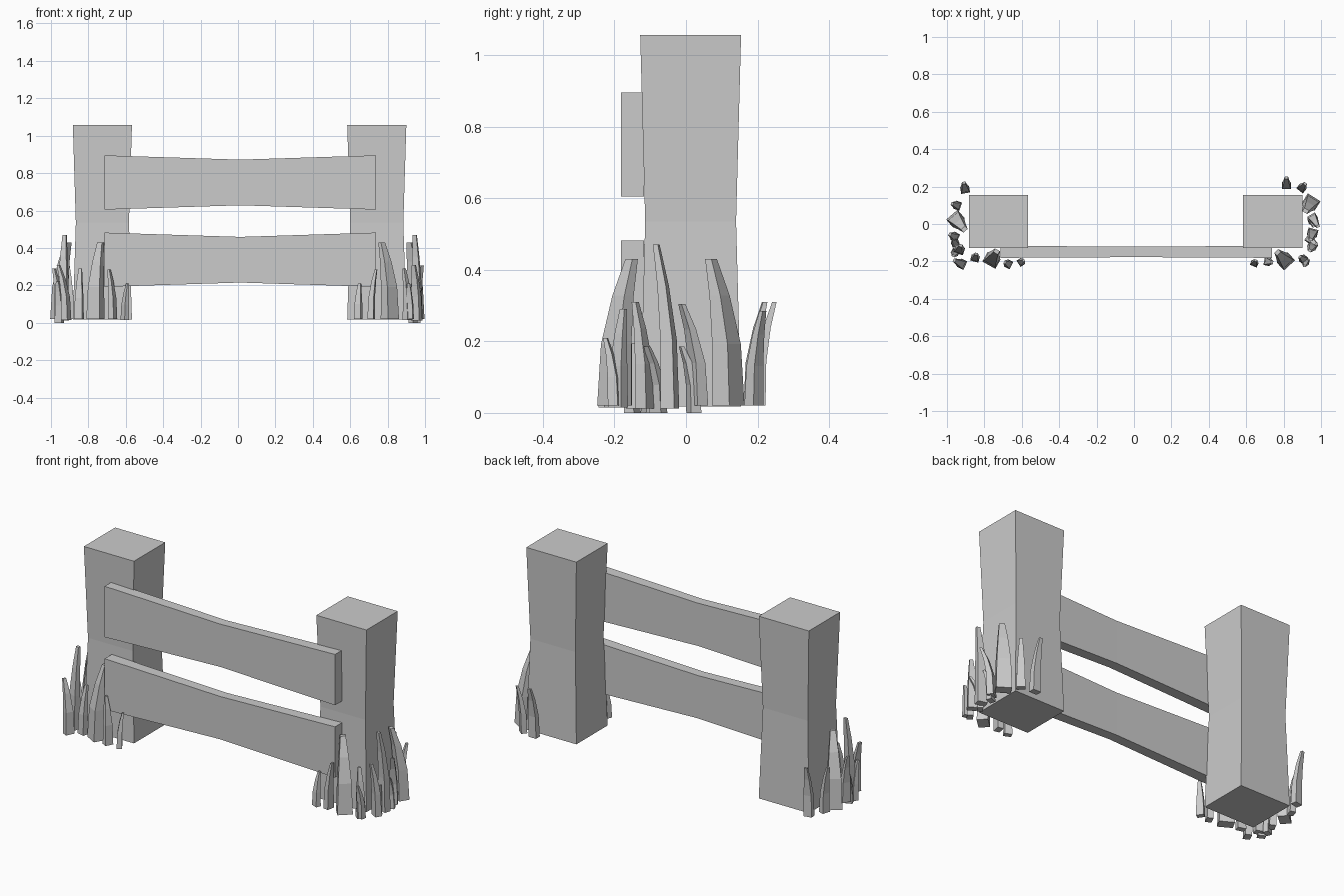
import bpy
from mathutils import Vector


def loft(name, rings):
    """Solid through a stack of four-cornered rings."""
    verts = [p for r in rings for p in r]
    n = len(rings)
    faces = [(3, 2, 1, 0), tuple(range(4 * n - 4, 4 * n))]
    for k in range(n - 1):
        for i in range(4):
            j = (i + 1) % 4
            faces.append((4 * k + i, 4 * k + j, 4 * k + 4 + j, 4 * k + 4 + i))
    me = bpy.data.meshes.new(name)
    me.from_pydata(verts, [], faces)
    me.update()
    ob = bpy.data.objects.new(name, me)
    bpy.context.collection.objects.link(ob)
    return ob


def rect(c, u, v):
    """Rectangle around c with half-axes u and v."""
    c, u, v = Vector(c), Vector(u), Vector(v)
    return [c - u - v, c + u - v, c + u + v, c - u + v]


# Posts, slightly waisted at mid height
for side, x in (("left", -0.725), ("right", 0.742)):
    loft(side + "_post", [rect((x, 0.013, z), (hx, 0, 0), (0, hy, 0))
                          for z, hx, hy in ((0.018, 0.158, 0.141),
                                            (0.535, 0.142, 0.127),
                                            (1.057, 0.158, 0.141))])

# Rails, narrowed at the centre
for name, z in (("upper_rail", 0.75), ("lower_rail", 0.337)):
    loft(name, [rect((x, -0.149, z), (0, hy, 0), (0, 0, hz))
                for x, hy, hz in ((-0.715, 0.032, 0.145),
                                  (0.012, 0.028, 0.122),
                                  (0.739, 0.032, 0.145))])


# Grass blades: base x, y, tip x, y, top z, base width, base z
def blade(name, bx, by, tx, ty, top, w, z0):
    b, t = Vector((bx, by, 0)), Vector((tx, ty, 0))
    d = (t - b).normalized()
    s = Vector((-d.y, d.x, 0))
    rings = []
    for f, off, k in ((0, 0, 1), (0.42, 0.1, 0.88), (0.75, 0.5, 0.62), (1, 1, 0.36)):
        c = b.lerp(t, off)
        c.z = z0 + (top - z0) * f
        rings.append(rect(c, d * w * 0.36 * k, s * w * 0.5 * k))
    loft(name, rings)


right = [
    (0.815, 0.205, 0.815, 0.247, 0.31, 0.048, 0.02),
    (0.895, 0.19, 0.915, 0.215, 0.285, 0.045, 0.02),
    (0.948, 0.118, 0.918, 0.07, 0.43, 0.08, 0.02),
    (0.955, 0.035, 0.983, -0.012, 0.305, 0.048, 0.02),
    (0.95, 0.022, 0.962, -0.012, 0.185, 0.042, 0.0),
    (0.955, -0.045, 0.945, -0.083, 0.47, 0.055, 0.012),
    (0.935, -0.078, 0.975, -0.108, 0.185, 0.042, 0.0),
    (0.955, -0.115, 0.94, -0.142, 0.31, 0.05, 0.012),
    (0.907, -0.19, 0.888, -0.175, 0.29, 0.045, 0.015),
    (0.918, -0.2, 0.912, -0.225, 0.21, 0.04, 0.02),
    (0.812, -0.2, 0.768, -0.152, 0.43, 0.08, 0.02),
    (0.712, -0.2, 0.738, -0.205, 0.285, 0.045, 0.02),
    (0.643, -0.212, 0.65, -0.195, 0.21, 0.04, 0.02),
]
left = [
    (-0.903, 0.182, -0.91, 0.22, 0.31, 0.048, 0.02),
    (-0.942, 0.098, -0.972, 0.108, 0.285, 0.045, 0.02),
    (-0.955, 0.028, -0.907, -0.028, 0.43, 0.08, 0.02),
    (-0.955, -0.07, -0.984, -0.055, 0.29, 0.048, 0.02),
    (-0.955, -0.105, -0.965, -0.08, 0.185, 0.042, 0.0),
    (-0.935, -0.14, -0.927, -0.115, 0.47, 0.055, 0.012),
    (-0.955, -0.15, -0.965, -0.17, 0.22, 0.042, 0.0),
    (-0.918, -0.215, -0.96, -0.195, 0.31, 0.05, 0.015),
    (-0.85, -0.185, -0.843, -0.16, 0.29, 0.045, 0.02),
    (-0.762, -0.195, -0.735, -0.147, 0.43, 0.08, 0.02),
    (-0.67, -0.215, -0.69, -0.205, 0.285, 0.045, 0.02),
    (-0.605, -0.205, -0.59, -0.195, 0.21, 0.04, 0.015),
]
for side, data in (("left", left), ("right", right)):
    for i, d in enumerate(data):
        blade(f"{side}_grass_blade_{i + 1}", *d)
